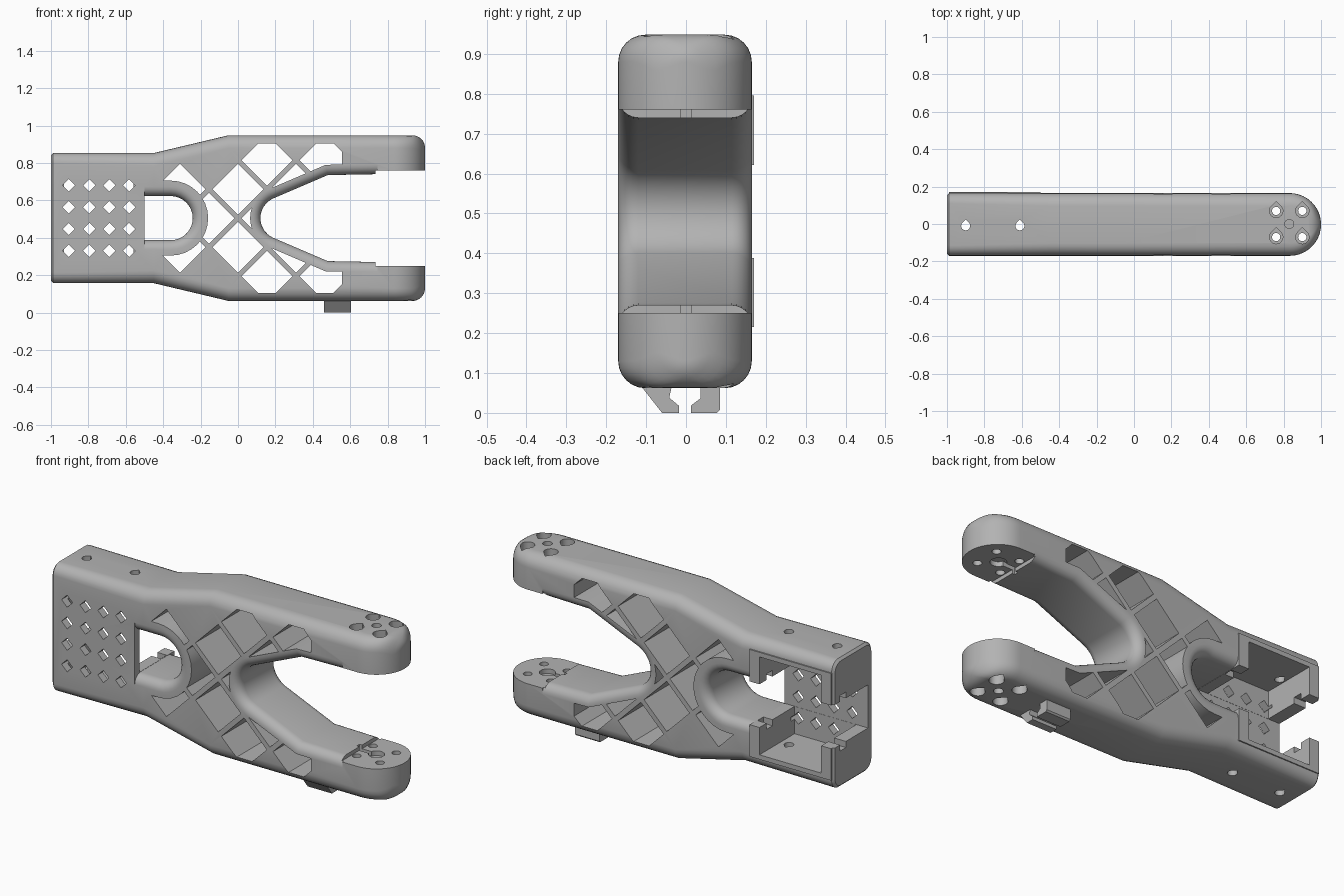
import bpy, bmesh, math
from mathutils import Vector

cube = bpy.data.objects.get("Cube")
if cube:
    bpy.data.objects.remove(cube)

ZC = 0.505               # height of the mirror plane
FRONT, BACK = -0.17, 0.165
RIM = 0.05               # rounding of the fork and window edges

mat = bpy.data.materials.new("plain_grey")
mat.use_nodes = True
mat.diffuse_color = (0.45, 0.45, 0.45, 1)
mat.node_tree.nodes["Principled BSDF"].inputs["Base Color"].default_value = mat.diffuse_color


def loft(bm, rings):
    """Skin closed rings of points and cap both ends."""
    rows = [[bm.verts.new(p) for p in ring] for ring in rings]
    n = len(rows[0])
    for a, b in zip(rows, rows[1:]):
        for i in range(n):
            bm.faces.new((a[i], a[(i + 1) % n], b[(i + 1) % n], b[i]))
    bm.faces.new(rows[0][::-1])
    bm.faces.new(rows[-1])


def solid(name, *ring_sets):
    """One object holding one lofted solid per ring set."""
    bm = bmesh.new()
    for rings in ring_sets:
        loft(bm, rings)
    bmesh.ops.recalc_face_normals(bm, faces=bm.faces)
    mesh = bpy.data.meshes.new(name)
    bm.to_mesh(mesh)
    bm.free()
    mesh.materials.append(mat)
    ob = bpy.data.objects.new(name, mesh)
    bpy.context.collection.objects.link(ob)
    return ob


def along_y(pts, y0=-0.4, y1=0.4):
    return [[(x, y, ZC + z) for x, z in pts] for y in (y0, y1)]


def along_z(pts, z0, z1):
    return [[(x, y, ZC + z) for x, y in pts] for z in (z0, z1)]


def box(x0, x1, y0, y1, z0, z1):
    return along_y([(x0, z0), (x1, z0), (x1, z1), (x0, z1)], y0, y1)


def arc(cx, cy, r, a0, a1, n):
    angles = [math.radians(a0 + (a1 - a0) * i / n) for i in range(n + 1)]
    return [(cx + r * math.cos(a), cy + r * math.sin(a)) for a in angles]


def circle(cx, cy, r, n=20):
    return arc(cx, cy, r, 0, 360, n)[:-1]


def teardrop(cx, cy, r):
    return arc(cx, cy, r, 135, 405, 16) + [(cx, cy + r * 1.41)]


def offset(pts, d, lo, hi):
    """Grow a counter-clockwise outline, keeping x between two limits."""
    out = []
    for i, p in enumerate(pts):
        p, a, b = Vector(p), Vector(pts[i - 1]), Vector(pts[(i + 1) % len(pts)])
        e, f = (p - a).normalized(), (b - p).normalized()
        n, m = Vector((e.y, -e.x)), Vector((f.y, -f.x))
        q = p + (n + m) * d / (1 + n.dot(m))
        out.append((min(max(q.x, lo), hi), q.y))
    return out


def flared(pts, lo, hi):
    """Through-cut whose rims are rounded at front and back."""
    half = [(-0.04, RIM)]
    for i in range(7):
        a = math.radians(15 * i)
        half.append((RIM * (1 - math.cos(a)), RIM * (1 - math.sin(a))))
    steps = [(FRONT + d, o) for d, o in half] + [(BACK - d, o) for d, o in reversed(half)]
    return [[(x, y, ZC + z) for x, z in offset(pts, o, lo, hi)] for y, o in steps]


def combine(ob, tool, operation='DIFFERENCE'):
    mod = ob.modifiers.new("cut", 'BOOLEAN')
    mod.operation, mod.object, mod.solver = operation, tool, 'EXACT'
    deps = bpy.context.evaluated_depsgraph_get()
    mesh = bpy.data.meshes.new_from_object(ob.evaluated_get(deps))
    ob.modifiers.clear()
    ob.data = mesh
    bpy.data.objects.remove(tool)


# Body: rounded-rectangle sections along x, with a round tip in plan
def section(x, w, h, r):
    ring = []
    for cy, cz, a in ((1, 1, 0), (-1, 1, 90), (-1, -1, 180), (1, -1, 270)):
        ring += arc(cy * (w - r), cz * (h - r), r, a, a + 90, 6)
    return [(x, y + (FRONT + BACK) / 2, ZC + z) for y, z in ring]


W, H, R = (BACK - FRONT) / 2, 0.443, 0.068
sections = [section(-1, W - 0.012, 0.336, 0.05), section(-0.988, W, 0.348, 0.055),
            section(-0.45, W, 0.348, R), section(-0.05, W, H, R)]
for i in range(15):
    a = math.radians(6.2 * i)
    x = 1 - W + W * math.sin(a)
    w = W * math.cos(a)
    drop = R - math.sqrt(max(R * R - max(0, x - 1 + R) ** 2, 0))
    sections.append(section(x, w, H - drop, min(R, w * 0.95)))
body = solid("forked_arm_body", sections)

# Raised pads on the back of the box end
combine(body, solid("pads", *[box(-0.99, -0.5, 0.1, 0.171, s * 0.2 - 0.09, s * 0.2 + 0.09)
                              for s in (-1, 1)]), 'UNION')

# Lattice openings, trimmed by the fork rim, window ring and outer edge
fork = [(0.76, -0.235), (0.76, 0.235), (0.48, 0.23)] + arc(0.235, 0, 0.115, 115, 245, 16) + [(0.48, -0.23)]
window = [(-0.53, -0.118)] + arc(-0.36, 0, 0.118, -90, 90, 16) + [(-0.53, 0.118)]
D = 0.136
cells = [(-D - 0.019, 0), (D + 0.019, 0)]
for x, z in ((0, 0.155), (0.155, 0.31), (0.31, 0.155), (0.465, 0.31), (-0.31, 0.155)):
    cells += [(x, z), (x, -z)]
lattice = solid("lattice", *[along_y([(x - D, z), (x, z - D), (x + D, z), (x, z + D)])
                             for x, z in cells])
combine(lattice, solid("limits", box(-0.6, 0.555, -0.5, 0.5, -0.4, 0.4)), 'INTERSECT')
combine(lattice, solid("ring", along_y(offset(window, 0.082, -0.7, 1), -0.5, 0.5)))
combine(lattice, solid("fork_rim", along_y(offset(fork, RIM + 0.005, -1, 0.9), -0.5, 0.5)))
combine(body, lattice)

# Fork gap, rounded window and the flat mounting faces at the tips
combine(body, solid("fork_gap", flared(fork, -1, 0.745)))
combine(body, solid("tip_gap", box(0.735, 1.2, -0.4, 0.4, -0.255, 0.255)))
combine(body, solid("window", flared(window, -0.5, 1)))

# Box end: open channel, wider pocket, rail grooves and ventilated plate
combine(body, solid("channel", box(-1.2, -0.45, -0.13, 0.4, -0.117, 0.117)))
combine(body, solid("pocket", box(-0.93, -0.56, -0.129, 0.4, -0.265, 0.265)))
combine(body, solid("rails", box(-1.1, -0.505, 0.06, 0.11, -0.15, 0.15)))
G = 0.033
combine(body, solid("vents", *[along_y([(x - G, z), (x, z - G), (x + G, z), (x, z + G)], -0.3, -0.1)
                               for x in (-0.905, -0.795, -0.688, -0.582)
                               for z in (-0.175, -0.058, 0.058, 0.175)]))
combine(body, solid("box_screws", *[along_z(teardrop(x, -0.01, 0.024), *z) for x in (-0.9, -0.61)
                                    for z in ((-0.4, -0.22), (0.22, 0.4))]))

# Tip screws: through holes, wide heads, centre hole and cable slot
spots = [(x, y) for x in (0.76, 0.9) for y in (-0.07, 0.07)]
combine(body, solid("tip_screws", *[along_z(circle(x, y, 0.022), -0.6, 0.6) for x, y in spots]))
combine(body, solid("tip_heads", *[along_z(teardrop(x, y, 0.036), *z) for x, y in spots
                                   for z in ((-0.6, -0.38), (0.38, 0.6))]))
combine(body, solid("centre_holes", *[along_z(circle(0.83, 0, 0.024), *z)
                                      for z in ((-0.6, -0.4), (0.4, 0.6))]))
combine(body, solid("hubs", along_z(circle(0.83, 0, 0.04), -0.28, 0.28)))
combine(body, solid("slots", box(0.72, 0.83, -0.012, 0.012, -0.279, 0.279)))

# Cable clip: two facing hooks under the lower arm
left = [(-0.115, 0.07), (-0.06, 0), (-0.018, 0), (-0.018, 0.018), (-0.042, 0.038), (-0.035, 0.07)]
right = [(0.085, 0.07), (0.085, 0.008), (0.078, 0), (0.012, 0), (0.012, 0.018), (0.036, 0.036), (0.036, 0.07)]
clip = solid("cable_clip", *[[[(x, y, z) for y, z in hook] for x in (0.46, 0.605)]
                             for hook in (left, right)])

# Smooth shading with sharp edges kept
for ob in (body, clip):
    bpy.ops.object.select_all(action='DESELECT')
    ob.select_set(True)
    bpy.context.view_layer.objects.active = ob
    bpy.ops.object.shade_smooth_by_angle(angle=math.radians(32))
